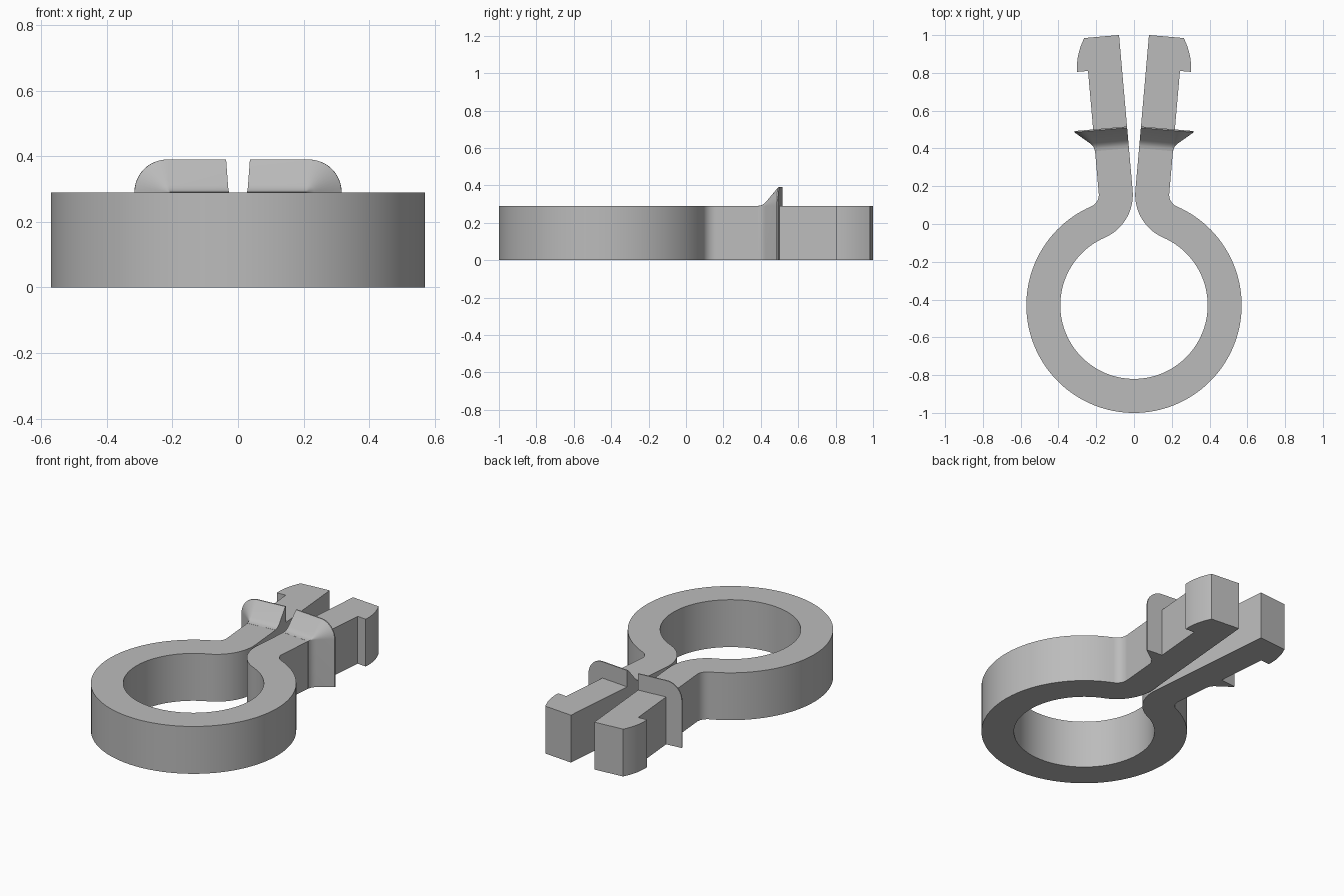
import bpy, bmesh
from math import sin, cos, radians, degrees, atan2, hypot, pi

cube = bpy.data.objects.get("Cube")
if cube:
    bpy.data.objects.remove(cube)

HEIGHT, WALL, OUTER = 0.29, 0.18, 0.57
RING = (0, -0.43)          # ring centre
BEND = (0.254, 0.155)      # shared centre of the neck bends
TILT = radians(5)          # outward lean of each leg

grey = bpy.data.materials.new("plain grey")
grey.use_nodes = True
grey.diffuse_color = (0.5, 0.5, 0.5, 1)
grey.node_tree.nodes["Principled BSDF"].inputs["Base Color"].default_value = (0.5, 0.5, 0.5, 1)


def arc(centre, radius, start, end, steps):
    return [(centre[0] + radius * cos(radians(start + (end - start) * i / steps)),
             centre[1] + radius * sin(radians(start + (end - start) * i / steps)))
            for i in range(steps + 1)]


def finish(bm, name):
    bmesh.ops.recalc_face_normals(bm, faces=bm.faces)
    mesh = bpy.data.meshes.new(name)
    bm.to_mesh(mesh)
    bm.free()
    mesh.materials.append(grey)
    obj = bpy.data.objects.new(name, mesh)
    bpy.context.collection.objects.link(obj)
    bpy.ops.object.select_all(action='DESELECT')
    obj.select_set(True)
    bpy.context.view_layer.objects.active = obj
    bpy.ops.object.shade_smooth_by_angle(angle=radians(28))
    return obj


# Neck geometry: bends tangent to the ring and to the legs
dx, dy = BEND[0] - RING[0], BEND[1] - RING[1]
reach, aim = hypot(dx, dy), degrees(atan2(dy, dx))
small = reach - OUTER
large = small + WALL
leg_start = arc(BEND, large, 175, 175, 1)[0]


def on_leg(u, v):
    """Point u across the leg from its inner face and v along it."""
    return (leg_start[0] + u * cos(TILT) + v * sin(TILT),
            leg_start[1] - u * sin(TILT) + v * cos(TILT))


# Clip body: one half outline, mirrored into a single closed loop
barb = [on_leg(0.238 - 0.053 * (i / 8) ** 2, 0.652 + 0.175 * i / 8) for i in range(9)]
half = arc(RING, OUTER, -90, aim, 56)
half += arc(BEND, small, aim + 180, 175, 12)[1:]
half += [on_leg(WALL, 0.652)] + barb + [on_leg(0, 0.827)]
half += arc(BEND, large, 175, aim + 180, 20)
half += arc(RING, OUTER - WALL, aim, -90, 56)[1:]
outline = half + [(-x, y) for x, y in half[-2:0:-1]]

bm = bmesh.new()
base = bm.faces.new([bm.verts.new((x, y, 0)) for x, y in outline])
top = bmesh.ops.extrude_face_region(bm, geom=[base])
bmesh.ops.translate(bm, vec=(0, 0, HEIGHT),
                    verts=[g for g in top["geom"] if isinstance(g, bmesh.types.BMVert)])
finish(bm, "clip_body")

# Flared stop flange: rounded section growing outward along the leg
flare = [(0.225, 0.0005), (0.24, 0.003), (0.25, 0.007), (0.26, 0.014),
         (0.268, 0.022), (0.334, 0.1), (0.341, 0.1)]
bm = bmesh.new()
sections = []
for v, d in flare:
    section = [(WALL, 0), (WALL + d, 0)]
    section += arc((WALL, HEIGHT), d, 0, 90, 12)
    section += [(0, HEIGHT + d), (0, HEIGHT), (WALL, HEIGHT)]
    sections.append([bm.verts.new((*on_leg(u, v), z)) for u, z in section])
for a, b in zip(sections, sections[1:]):
    # the last two spans lie against the leg and stay open
    for i in range(len(a) - 3):
        bm.faces.new((a[i], a[i + 1], b[i + 1], b[i]))
    bm.faces.new((a[-3], a[-2], b[-2], b[-3]))
bm.faces.new(sections[0])
bm.faces.new(sections[-1])
flange = finish(bm, "stop_flange")
flange.modifiers.new("Mirror", 'MIRROR').use_mirror_merge = False
